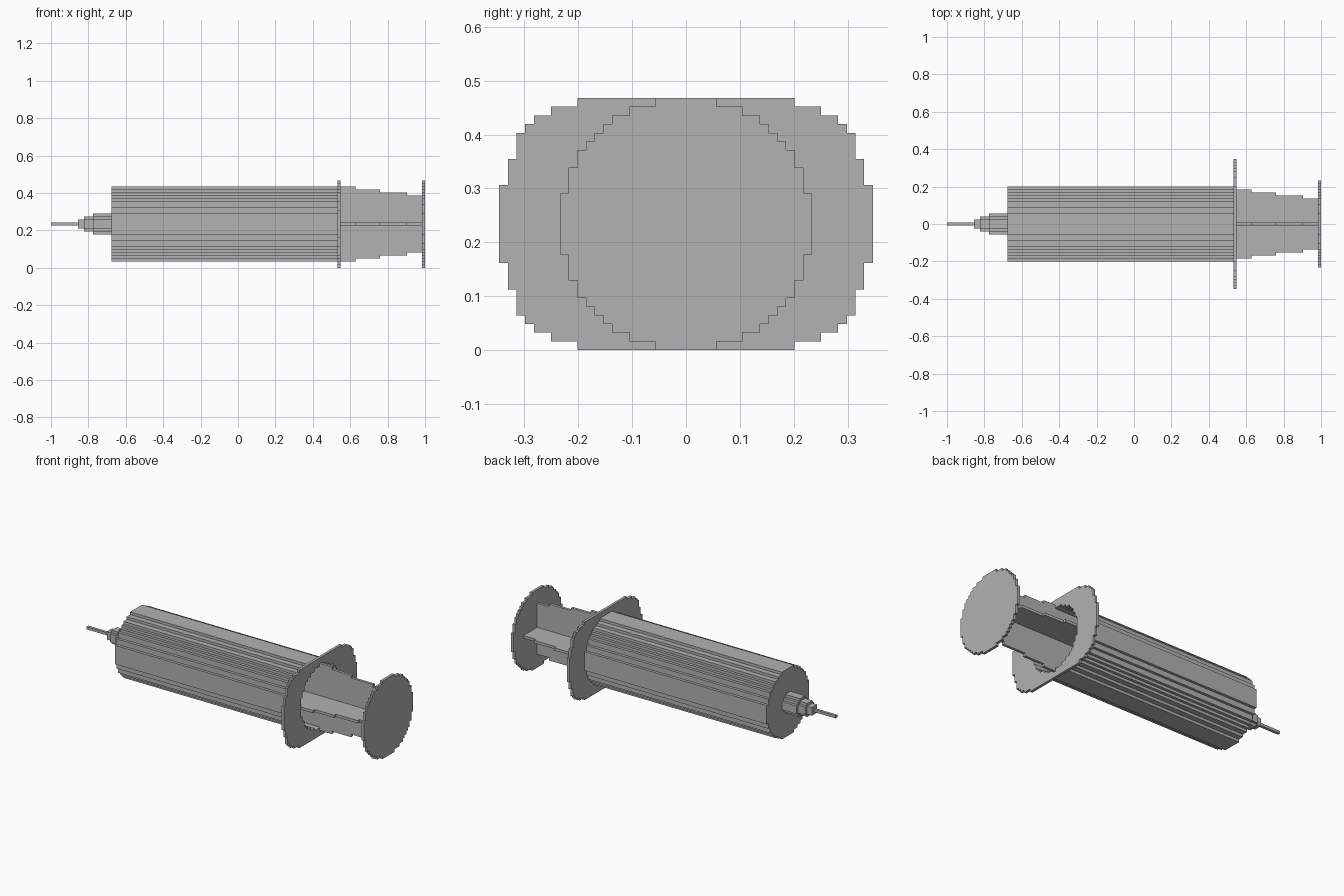
import bpy, bmesh, math

V = 2 / 124            # edge of one block
ZC = 14.5 * V          # height of the long axis

cube = bpy.data.objects.get("Cube")
if cube:
    bpy.data.objects.remove(cube, do_unlink=True)

grey = bpy.data.materials.new("plain grey")
grey.use_nodes = True
COLOUR = (0.445, 0.445, 0.445, 1)
grey.diffuse_color = COLOUR
grey.node_tree.nodes["Principled BSDF"].inputs["Base Color"].default_value = COLOUR


def disc_rows(n):
    """Half widths in blocks of a blocky disc, from the middle row outwards."""
    return [math.isqrt(int((n + 0.5) ** 2) - k * k) for k in range(n + 1)]


def outline(rows):
    """Stepped closed outline of a shape mirrored both ways."""
    n = len(rows) - 1
    side = []
    for k in range(-n, n + 1):
        w = rows[abs(k)] + 0.5
        if side and side[-1][0] == w:
            side.pop()
        else:
            side.append((w, k - 0.5))
        side.append((w, k + 0.5))
    return side + [(-y, z) for y, z in reversed(side)]


def add_object(name, bm):
    bmesh.ops.recalc_face_normals(bm, faces=bm.faces)
    mesh = bpy.data.meshes.new(name)
    bm.to_mesh(mesh)
    bm.free()
    mesh.materials.append(grey)
    obj = bpy.data.objects.new(name, mesh)
    bpy.context.collection.objects.link(obj)
    return obj


def extrude_polygon(name, points, offset):
    bm = bmesh.new()
    face = bm.faces.new([bm.verts.new(p) for p in points])
    top = bmesh.ops.extrude_face_region(bm, geom=[face])["geom"]
    verts = [g for g in top if isinstance(g, bmesh.types.BMVert)]
    bmesh.ops.translate(bm, vec=offset, verts=verts)
    return add_object(name, bm)


def prism(name, rows, x0, x1):
    """Stepped outline swept along the long axis between two block positions."""
    points = [(x0 * V, y * V, ZC + z * V) for y, z in outline(rows)]
    return extrude_polygon(name, points, ((x1 - x0) * V, 0, 0))


def fin(name, steps, upright):
    """Thin plunger blade with stepped edges, one block thick."""
    edge = []
    for x0, x1, h in steps:
        edge += [(x0, h), (x1, h)]
    edge += [(x, -h) for x, h in reversed(edge)]
    if upright:
        points = [(x * V, -V / 2, ZC + h * V) for x, h in edge]
        return extrude_polygon(name, points, (0, V, 0))
    points = [(x * V, h * V, ZC - V / 2) for x, h in edge]
    return extrude_polygon(name, points, (0, 0, V))


# Needle and stepped nozzle
prism("needle", disc_rows(0), -62, -53)
prism("nozzle_tip", disc_rows(1), -53, -51)
prism("nozzle_collar", disc_rows(2), -51, -48)
prism("nozzle_base", disc_rows(3), -48, -42)

# Hollow barrel and finger flange
barrel = prism("barrel", disc_rows(12), -42, 33)
flange_rows = [21] * 5 + [20] * 3 + [19] * 3 + [18, 17, 15, 12]
flange = prism("finger_flange", flange_rows, 33, 34)
bore = prism("bore_cutter", disc_rows(11), -40, 36)
bore.hide_render = True
bore.hide_viewport = True
bore.display_type = 'WIRE'
for part in (barrel, flange):
    cut = part.modifiers.new("bore", 'BOOLEAN')
    cut.operation = 'DIFFERENCE'
    cut.solver = 'EXACT'
    cut.object = bore

# Plunger: crossed blades, stopper and thumb disc
BREAKS = [34, 39, 47, 56, 61]
for name, widest, upright in (("upright_blade", 12.5, True), ("flat_blade", 11.5, False)):
    steps = [(2, 34, 11.2)]
    steps += [(a, b, widest - i) for i, (a, b) in enumerate(zip(BREAKS, BREAKS[1:]))]
    fin(name, steps, upright)
prism("stopper", disc_rows(10), 0, 2)
prism("thumb_disc", disc_rows(14), 61, 62)
